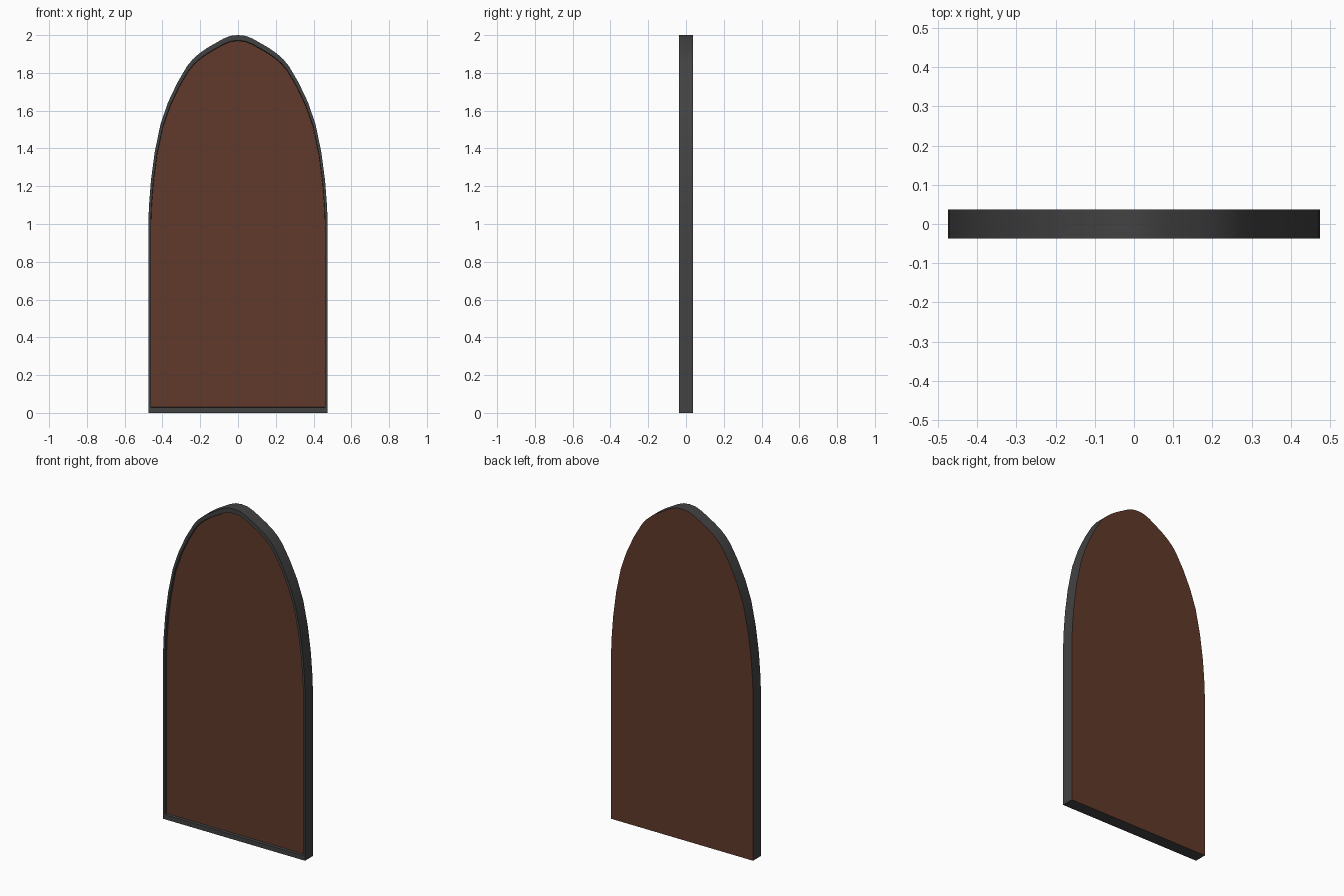
import bpy
import bmesh

if "Cube" in bpy.data.objects:
    bpy.data.objects.remove(bpy.data.objects["Cube"])

DEPTH = 0.0375    # half thickness
RECESS = 0.013    # how far the front panel sits behind the rim


def material(name, rgb):
    m = bpy.data.materials.new(name)
    m.diffuse_color = (*rgb, 1)
    m.use_nodes = True
    m.node_tree.nodes["Principled BSDF"].inputs["Base Color"].default_value = m.diffuse_color
    return m


# Right half of the arch, bottom to apex, mirrored to a closed outline
half = [(0.475, 0), (0.475, 1.0), (0.471, 1.1), (0.461, 1.23), (0.441, 1.38),
        (0.41, 1.53), (0.37, 1.645), (0.32, 1.75), (0.27, 1.835), (0.24, 1.872),
        (0.205, 1.903), (0.165, 1.931), (0.127, 1.953), (0.08, 1.98),
        (0.04, 1.996), (0, 2.0)]
outline = half + [(-x, z) for x, z in reversed(half[:-1])]

bm = bmesh.new()


def ring(y, scale=1.0):
    """Outline scaled about its centre, placed at depth y."""
    return [bm.verts.new((x * scale, y, 1 + (z - 1) * scale)) for x, z in outline]


def bridge(a, b):
    n = len(a)
    for i in range(n):
        j = (i + 1) % n
        bm.faces.new((a[i], a[j], b[j], b[i]))


# Metal rim: outer edge, front border, step down to the panel
rings = [ring(DEPTH), ring(-DEPTH), ring(-DEPTH, 0.972),
         ring(-DEPTH + RECESS, 0.969)]
for a, b in zip(rings, rings[1:]):
    bridge(a, b)

# Wooden front and back panels
for r in (rings[0], rings[-1]):
    bm.faces.new(r).material_index = 1
bmesh.ops.recalc_face_normals(bm, faces=bm.faces[:])

mesh = bpy.data.meshes.new("arched_door")
bm.to_mesh(mesh)
bm.free()
mesh.materials.append(material("dark_metal", (0.055, 0.055, 0.055)))
mesh.materials.append(material("brown_wood", (0.12, 0.042, 0.024)))
door = bpy.data.objects.new("arched_door", mesh)
bpy.context.collection.objects.link(door)

bpy.context.view_layer.objects.active = door
door.select_set(True)
bpy.ops.object.shade_smooth_by_angle()
